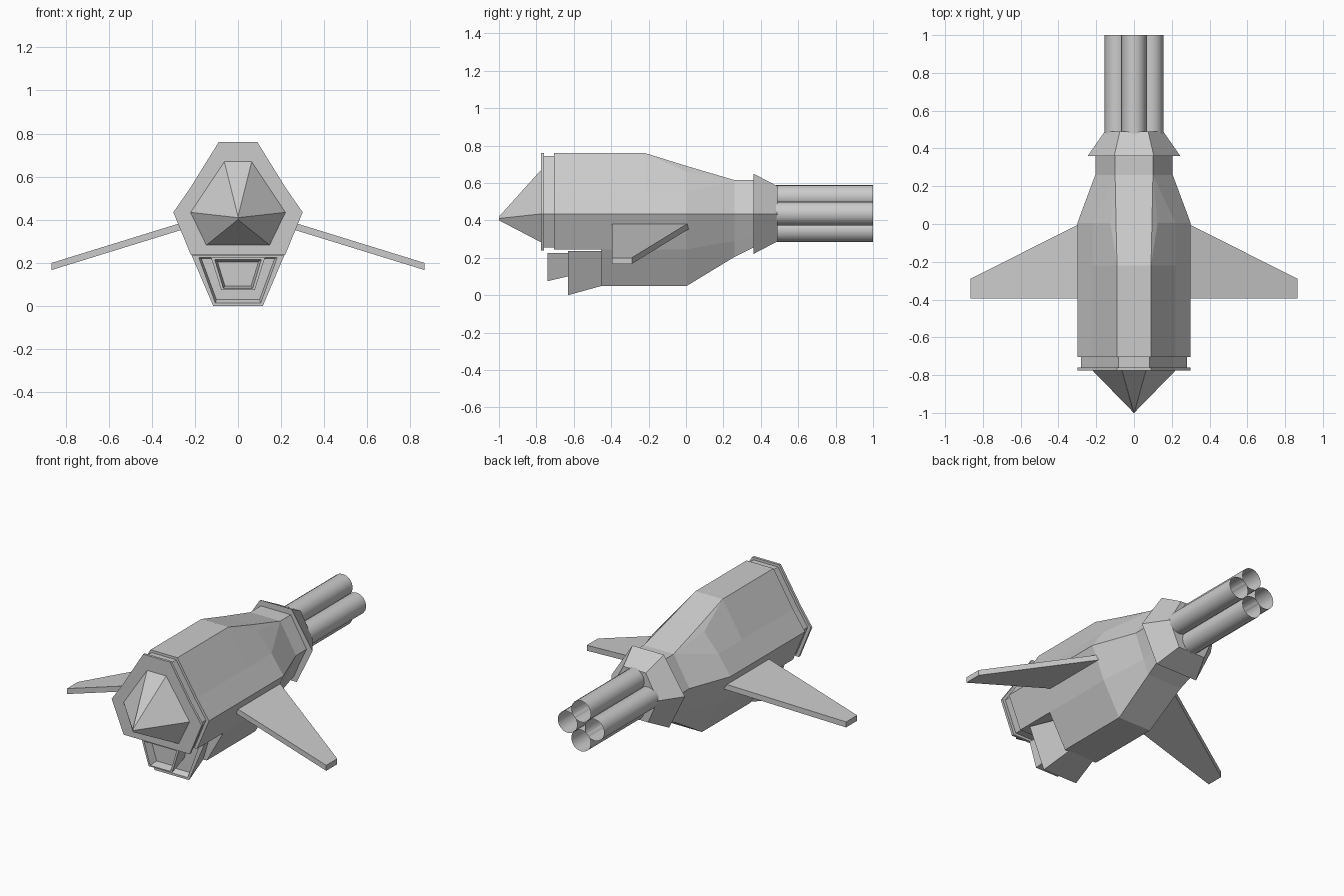
import bpy, bmesh, math
from mathutils import Matrix

if "Cube" in bpy.data.objects:
    bpy.data.objects.remove(bpy.data.objects["Cube"])


def make_object(name, bm):
    bmesh.ops.remove_doubles(bm, verts=bm.verts, dist=0.0005)
    bmesh.ops.recalc_face_normals(bm, faces=bm.faces)
    me = bpy.data.meshes.new(name)
    bm.to_mesh(me)
    bm.free()
    ob = bpy.data.objects.new(name, me)
    bpy.context.collection.objects.link(ob)
    return ob


def loft(name, sections):
    """Each section: (y, right half profile from top to bottom), mirrored in x."""
    bm = bmesh.new()
    rings = []
    for y, half in sections:
        pts = half + [(-x, z) for x, z in reversed(half)]
        rings.append([bm.verts.new((x, y, z)) for x, z in pts])
    n = len(rings[0])
    for a, b in zip(rings, rings[1:]):
        for i in range(n):
            j = (i + 1) % n
            bm.faces.new((a[i], a[j], b[j], b[i]))
    bm.faces.new(rings[0])
    bm.faces.new(rings[-1])
    return make_object(name, bm)


# Main hull: rear block, stepped belly, tapered nose and neck
side = [(.22, .55), (.30, .435), (.22, .245)]
top = [(.09, .76), (.09, .76)]
high, low = [(.11, .245)], [(.11, .05)]
neck = [(.10, .615), (.10, .615), (.10, .614), (.205, .435)]
loft("hull", [
    (-.705, top + side + high),
    (-.455, top + side + high),
    (-.455, top + side + low),
    (-.22, top + side + low),
    (.005, [(.095, .69), (.125, .66)] + side + low),
    (.26, neck + [(.15, .29), (.115, .205)]),
    (.37, neck + [(.15, .32), (.125, .26)]),
])

# Flange with groove at the end of the hull
groove = [(.082, .745), (.207, .543), (.28, .435), (.205, .255)]
rim = [(.09, .76), (.22, .55), (.30, .435), (.22, .24)]
loft("flange_groove", [(-.77, groove), (-.70, groove)])
loft("flange_rim", [(-.775, rim), (-.76, rim)])

# Pointed tail cone
tip = [(0, .41)] * 3
loft("pointed_cone", [(-1.0, [(.001, .42), (.001, .41), (.001, .40)]),
                      (-.77, [(.065, .675), (.225, .435), (.15, .28)])])

# Muzzle collar
loft("collar", [(.36, [(.105, .65), (.245, .435), (.14, .22)]),
                (.49, [(.075, .582), (.155, .435), (.09, .288)])])

# Flared scoop under the hull, with recessed mouth
loft("belly_scoop", [
    (-.45, [(.14, .235), (.085, .05)]),
    (-.63, [(.215, .235), (.115, .0)]),
    (-.63, [(.182, .225), (.105, .013)]),
    (-.60, [(.17, .22), (.10, .03)]),
])

# Small nozzle inside the scoop
loft("belly_nozzle", [
    (-.59, [(.09, .225), (.06, .11)]),
    (-.74, [(.125, .225), (.078, .075)]),
    (-.74, [(.108, .216), (.068, .082)]),
    (-.69, [(.095, .205), (.06, .092)]),
])

# Four open barrels in a diamond
for k in range(4):
    a = k * math.pi / 2
    bm = bmesh.new()
    bmesh.ops.create_cone(
        bm, cap_ends=False, segments=16, radius1=.065, radius2=.065, depth=.52,
        matrix=Matrix.Translation((.09 * math.cos(a), .74, .437 + .088 * math.sin(a)))
        @ Matrix.Rotation(math.pi / 2, 4, 'X'))
    barrel = make_object("barrel_%d" % (k + 1), bm)
    barrel.data.polygons.foreach_set("use_smooth", [True] * 16)

# Swept wings drooping to each side
for s, label in ((1, "right"), (-1, "left")):
    bm = bmesh.new()
    outline = [(.25, .02, .39), (.865, -.29, .20), (.865, -.395, .20), (.25, -.395, .39)]
    up = [bm.verts.new((s * x, y, z)) for x, y, z in outline]
    dn = [bm.verts.new((s * x, y, z - .033)) for x, y, z in outline]
    bm.faces.new(up)
    bm.faces.new(dn)
    for i in range(4):
        j = (i + 1) % 4
        bm.faces.new((up[i], up[j], dn[j], dn[i]))
    make_object("wing_" + label, bm)
